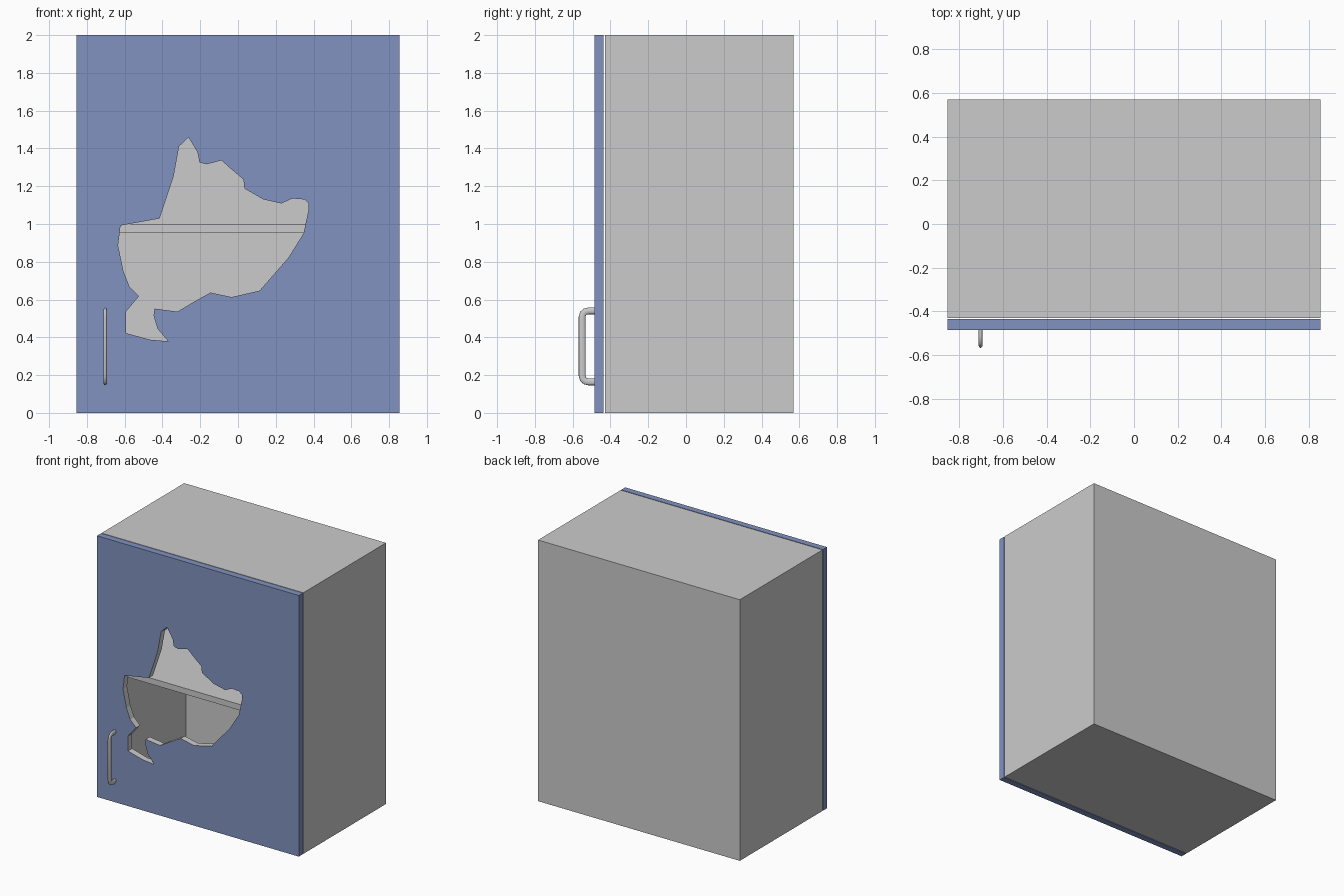
import bpy, bmesh
from mathutils import Vector

if "Cube" in bpy.data.objects:
    bpy.data.objects.remove(bpy.data.objects["Cube"])

W, H, T = 0.855, 2.0, 0.045          # half width, height, board thickness
FRONT, BACK = -0.43, 0.57            # carcass depth range
DOOR_FRONT, DOOR_BACK = -0.485, -0.436


def material(name, color):
    m = bpy.data.materials.new(name)
    m.diffuse_color = color
    m.use_nodes = True
    m.node_tree.nodes["Principled BSDF"].inputs["Base Color"].default_value = m.diffuse_color
    return m


def add_object(name, bm, mat=None):
    bmesh.ops.recalc_face_normals(bm, faces=bm.faces[:])
    me = bpy.data.meshes.new(name)
    bm.to_mesh(me)
    bm.free()
    ob = bpy.data.objects.new(name, me)
    bpy.context.collection.objects.link(ob)
    if mat:
        me.materials.append(mat)
    return ob


def box_bm(lo, hi):
    lo, hi = Vector(lo), Vector(hi)
    bm = bmesh.new()
    bmesh.ops.create_cube(bm, size=1)
    bmesh.ops.scale(bm, vec=hi - lo, verts=bm.verts)
    bmesh.ops.translate(bm, vec=(lo + hi) / 2, verts=bm.verts)
    return bm


blue = material("door_blue", (0.22, 0.29, 0.53, 1))
grey = material("cut_edge_grey", (0.8, 0.8, 0.8, 1))

# Carcass: a box hollowed from its open front
bm = box_bm((-W, FRONT, 0), (W, BACK, H))
front = min(bm.faces, key=lambda f: f.calc_center_median().y)
bmesh.ops.inset_individual(bm, faces=[front], thickness=T, use_even_offset=True)
inner = bmesh.ops.extrude_discrete_faces(bm, faces=[front])["faces"][0]
bmesh.ops.translate(bm, vec=(0, BACK - FRONT - T, 0), verts=inner.verts)
add_object("cabinet_body", bm)

# Shelf, flush with the carcass front
add_object("shelf", box_bm((-W + T, FRONT, 0.955), (W - T, BACK - T, 1.0)))

# Door panel
door = add_object("door", box_bm((-W, DOOR_FRONT, 0), (W, DOOR_BACK, H)), blue)

# Jagged break through the door (x, z outline)
hole = [(-.262, 1.459), (-.214, 1.379), (-.204, 1.326), (-.167, 1.316),
        (-.087, 1.337), (-.04, 1.294), (.029, 1.236), (.034, 1.188),
        (.135, 1.13), (.23, 1.109), (.288, 1.135), (.352, 1.13),
        (.373, 1.109), (.373, 1.072), (.347, .95), (.267, .822),
        (.114, .647), (-.034, .613), (-.146, .637), (-.24, .584),
        (-.32, .536), (-.442, .552), (-.447, .515), (-.426, .446),
        (-.37, .379), (-.463, .387), (-.593, .422), (-.593, .536),
        (-.524, .618), (-.574, .668), (-.606, .748), (-.635, .886),
        (-.622, .992), (-.415, 1.029), (-.341, 1.252), (-.312, 1.411)]
bm = bmesh.new()
face = bm.faces.new([bm.verts.new((x, -0.6, z)) for x, z in hole])
ext = bmesh.ops.extrude_face_region(bm, geom=[face])["geom"]
bmesh.ops.translate(bm, vec=(0, 0.3, 0),
                    verts=[g for g in ext if isinstance(g, bmesh.types.BMVert)])
cutter = add_object("hole_cutter", bm, grey)
cutter.hide_render = True
cutter.hide_set(True)
cut = door.modifiers.new("hole", "BOOLEAN")
cut.operation = "DIFFERENCE"
cut.solver = "EXACT"
cut.material_mode = "TRANSFER"
cut.object = cutter

# Handle: flattened tube swept along a rounded bracket path
curve = bpy.data.curves.new("handle", "CURVE")
curve.dimensions = "3D"
curve.bevel_depth = 0.018
curve.bevel_resolution = 4
curve.use_fill_caps = True
half = [(-0.48, 0.188), (-0.515, 0.188), (-0.533, 0.184), (-0.545, 0.174), (-0.55, 0.155)]
path = half + [(y, -z) for y, z in reversed(half)]
spline = curve.splines.new("POLY")
spline.points.add(len(path) - 1)
for p, (y, z) in zip(spline.points, path):
    p.co = (0, y, z, 1)
handle = bpy.data.objects.new("handle", curve)
handle.location = (-0.703, 0, 0.352)
handle.scale.x = 0.55
bpy.context.collection.objects.link(handle)
